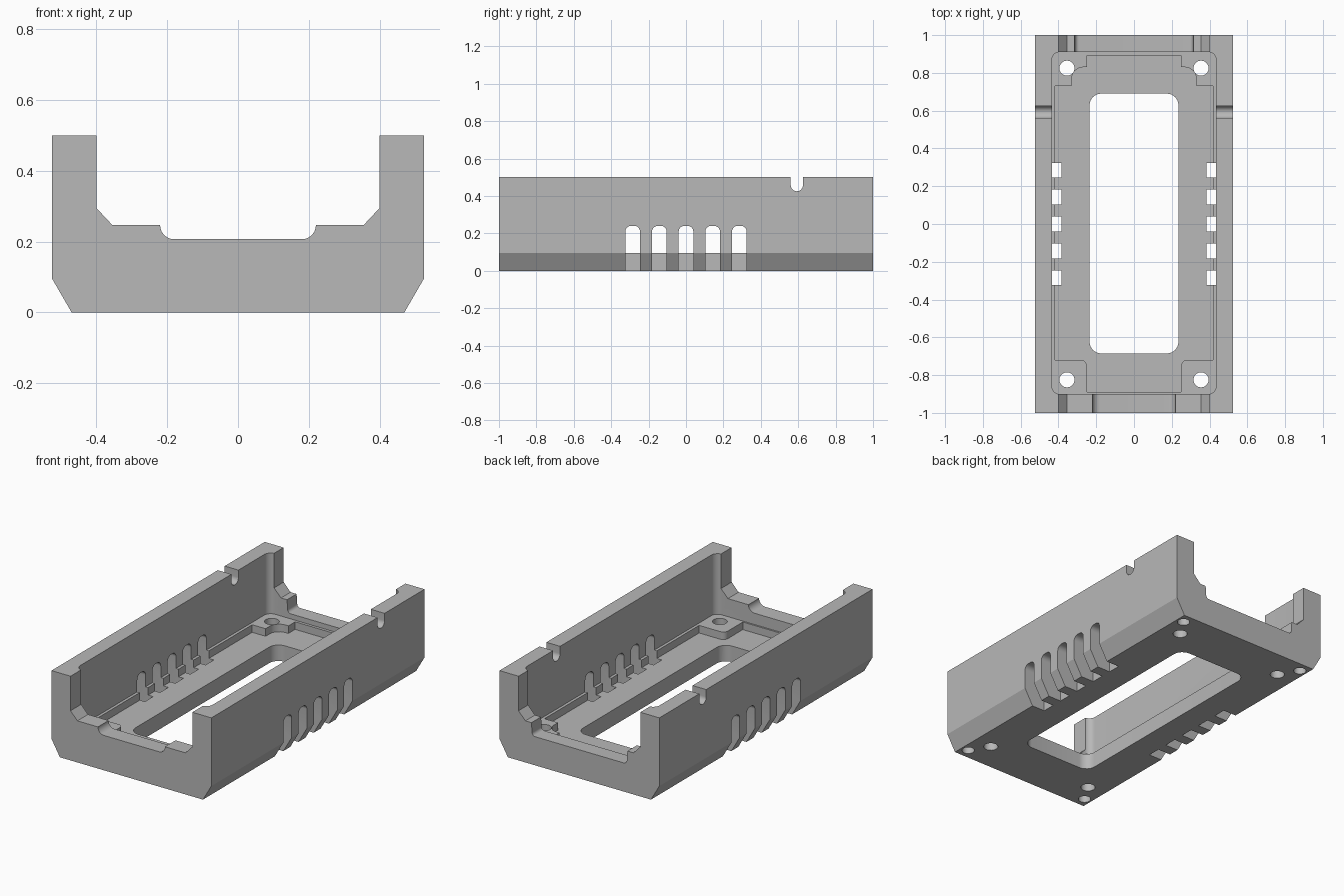
import bpy, bmesh, math
from mathutils import Vector

old = bpy.data.objects.get("Cube")
if old:
    bpy.data.objects.remove(old, do_unlink=True)

grey = bpy.data.materials.new("plain grey")
grey.use_nodes = True
COLOR = (0.48, 0.48, 0.48, 1)
grey.diffuse_color = COLOR
grey.node_tree.nodes["Principled BSDF"].inputs["Base Color"].default_value = COLOR


def rounded(points, steps=6):
    """Points are (a, b) or (a, b, radius); radius corners become arcs."""
    out = []
    for i, p in enumerate(points):
        c = Vector(p[:2])
        if len(p) < 3:
            out.append(c)
            continue
        u = (Vector(points[i - 1][:2]) - c).normalized()
        v = (Vector(points[(i + 1) % len(points)][:2]) - c).normalized()
        half = u.angle(v) / 2
        centre = c + (u + v).normalized() * (p[2] / math.sin(half))
        start = c + u * (p[2] / math.tan(half)) - centre
        end = c + v * (p[2] / math.tan(half)) - centre
        for k in range(steps + 1):
            ray = start.lerp(end, k / steps).normalized()
            out.append(centre + ray * p[2])
    return out


def prism(name, points, axis, lo, hi):
    """Extrude a flat outline along an axis; outline is yz, xz or xy."""
    place = {"x": lambda p, d: (d, p[0], p[1]),
             "y": lambda p, d: (p[0], d, p[1]),
             "z": lambda p, d: (p[0], p[1], d)}[axis]
    bm = bmesh.new()
    outline = rounded(points)
    low = [bm.verts.new(place(p, lo)) for p in outline]
    high = [bm.verts.new(place(p, hi)) for p in outline]
    bm.faces.new(low)
    bm.faces.new(high)
    n = len(low)
    for i in range(n):
        j = (i + 1) % n
        bm.faces.new((low[i], low[j], high[j], high[i]))
    bmesh.ops.recalc_face_normals(bm, faces=bm.faces)
    mesh = bpy.data.meshes.new(name)
    bm.to_mesh(mesh)
    bm.free()
    obj = bpy.data.objects.new(name, mesh)
    obj.data.materials.append(grey)
    bpy.context.collection.objects.link(obj)
    return obj


def mirrored(half):
    """Complete a half outline (+x side) across x = 0."""
    return half + [(-p[0], *p[1:]) for p in reversed(half)]


def rect(a0, a1, b0, b1, r):
    return [(a0, b0, r), (a1, b0, r), (a1, b1, r), (a0, b1, r)]


def circle(x, y, r, n=24):
    return [(x + r * math.cos(math.tau * k / n), y + r * math.sin(math.tau * k / n))
            for k in range(n)]


# Outer tray body with chamfered lower edges
tray = prism("tray_body", mirrored([(0.47, 0), (0.525, 0.095), (0.525, 0.5)]), "y", -1, 1)


def cut(name, points, axis, lo, hi):
    cutter = prism(name, points, axis, lo, hi)
    cutter.hide_render = True
    mod = tray.modifiers.new(name, "BOOLEAN")
    mod.operation = "DIFFERENCE"
    mod.solver = "EXACT"
    mod.object = cutter
    bpy.context.view_layer.objects.active = tray
    bpy.ops.object.modifier_apply(modifier=mod.name)
    bpy.data.objects.remove(cutter, do_unlink=True)


FLOOR, PAD = 0.095, 0.14

# Main cavity down to the corner pads
cut("cavity", rect(-0.435, 0.435, -0.9, 0.91, 0.04), "z", PAD, 0.7)

# Lower floor, stepping around the four corner pads
cut("lower_floor", mirrored([
    (0.25, -0.89), (0.25, -0.72, 0.03), (0.418, -0.72), (0.418, 0.73),
    (0.33, 0.73), (0.33, 0.83, 0.06), (0.25, 0.83), (0.25, 0.893)]), "z", FLOOR, 0.3)

# Window through the floor
cut("floor_window", rect(-0.235, 0.235, -0.685, 0.69, 0.06), "z", -0.1, 0.2)

# Stepped openings in the front and back walls
cut("front_opening", mirrored([
    (0.22, 0.207, 0.039), (0.22, 0.247), (0.355, 0.247), (0.4, 0.295), (0.4, 0.7)]),
    "y", -1.1, -0.85)
cut("back_opening", mirrored([
    (0.31, 0.17, 0.02), (0.315, 0.247), (0.355, 0.247), (0.4, 0.295), (0.4, 0.7)]),
    "y", 0.85, 1.1)

# Cable groove across the tops of both side walls
cut("cable_groove", [(0.56, 0.425, 0.032), (0.625, 0.425, 0.032), (0.625, 0.6), (0.56, 0.6)],
    "x", -0.7, 0.7)

# Vent slots in both side walls
for side in (-1, 1):
    for i in range(-2, 3):
        y = i * 0.1425
        cut("vent_slot", [(y - 0.039, -0.1), (y + 0.039, -0.1),
                          (y + 0.039, 0.24, 0.03), (y - 0.039, 0.24, 0.03)],
            "x", *sorted((side * 0.385, side * 0.7)))

# Screw holes through the pads and blind holes under the corners
for sx in (-1, 1):
    for sy in (-1, 1):
        cut("screw_hole", circle(sx * 0.355, sy * 0.825, 0.04), "z", -0.1, 0.3)
        cut("blind_hole", circle(sx * 0.425, sy * 0.938, 0.035), "z", -0.1, 0.12)

# Smooth the arcs while keeping edges crisp
bpy.ops.object.select_all(action="DESELECT")
tray.select_set(True)
bpy.context.view_layer.objects.active = tray
bpy.ops.object.shade_smooth_by_angle(angle=math.radians(30))
